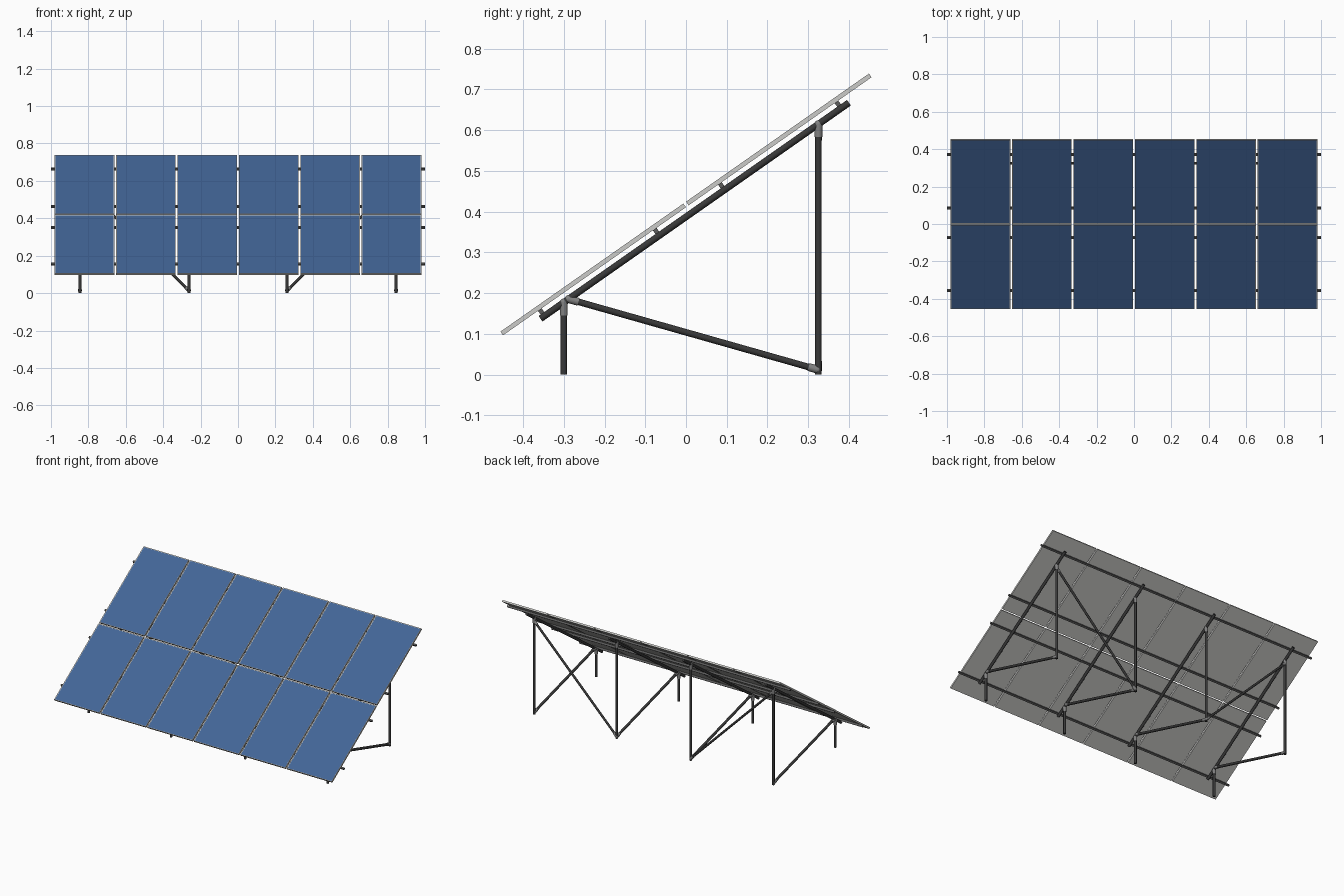
import bpy, bmesh, math
from mathutils import Vector, Matrix

if "Cube" in bpy.data.objects:
    bpy.data.objects.remove(bpy.data.objects["Cube"])

TILT = math.radians(35)
CENTRE = Vector((0, 0, 0.4175))                      # middle of the panel plane
U = Vector((0, math.cos(TILT), math.sin(TILT)))      # up the slope
N = Vector((0, -math.sin(TILT), math.cos(TILT)))     # out of the panel face
ROT = Matrix.Rotation(TILT, 4, 'X')


def material(name, rgb):
    m = bpy.data.materials.new(name)
    m.diffuse_color = (*rgb, 1)
    m.use_nodes = True
    m.node_tree.nodes["Principled BSDF"].inputs["Base Color"].default_value = m.diffuse_color
    return m


BLUE = material("cell_blue", (0.055, 0.13, 0.31))
FRAME = material("frame_grey", (0.6, 0.6, 0.58))
BLACK = material("dark_steel", (0.04, 0.04, 0.04))
RAIL = material("rail_grey", (0.11, 0.11, 0.11))
JOINT = material("joint_grey", (0.22, 0.22, 0.22))


def on_slope(x, u, n):
    return CENTRE + Vector((x, 0, 0)) + U * u + N * n


def finish(name, bm, mats, matrix):
    me = bpy.data.meshes.new(name)
    bm.to_mesh(me)
    bm.free()
    for m in mats:
        me.materials.append(m)
    ob = bpy.data.objects.new(name, me)
    ob.matrix_world = matrix
    bpy.context.collection.objects.link(ob)
    return ob


def tube(name, a, b, r, mat, sides=16):
    a, b = Vector(a), Vector(b)
    bm = bmesh.new()
    bmesh.ops.create_cone(bm, cap_ends=True, segments=sides, radius1=r, radius2=r, depth=(b - a).length)
    for f in bm.faces:
        f.smooth = len(f.verts) == 4
    rot = (b - a).to_track_quat('Z', 'Y').to_matrix().to_4x4()
    return finish(name, bm, [mat], Matrix.Translation((a + b) / 2) @ rot)


def joint(name, a, toward, length=0.032, r=0.0098):
    # sleeve with a rounded knuckle at the pivot
    a, toward = Vector(a), Vector(toward)
    tube(name + "_sleeve", a, a + (toward - a).normalized() * length, r, JOINT)
    bm = bmesh.new()
    bmesh.ops.create_uvsphere(bm, u_segments=16, v_segments=8, radius=r)
    for f in bm.faces:
        f.smooth = True
    finish(name + "_knuckle", bm, [JOINT], Matrix.Translation(a))


def box(name, size, centre, mats, inset=0):
    bm = bmesh.new()
    bmesh.ops.create_cube(bm, size=1)
    bmesh.ops.scale(bm, vec=size, verts=bm.verts)
    if inset:   # recessed cell face within the frame
        top = max(bm.faces, key=lambda f: f.calc_center_median().z)
        bmesh.ops.inset_individual(bm, faces=[top], thickness=inset)
        top.material_index = 1
        bmesh.ops.translate(bm, vec=(0, 0, -0.0015), verts=top.verts)
    return finish(name, bm, mats, Matrix.Translation(centre) @ ROT)


# Panels: six columns by two rows
PITCH, GAP, LENGTH = 0.3285, 0.009, 0.548
for row, u in enumerate((-0.278, 0.278)):
    for col in range(6):
        box(f"panel_{row}_{col}", (PITCH - GAP, LENGTH, 0.011),
            on_slope((col - 2.5) * PITCH, u, 0), [FRAME, BLUE], inset=0.006)

# Rails running across under the panels
for i, y in enumerate((-0.362, -0.08, 0.08, 0.366)):
    box(f"rail_{i}", (2.0, 0.011, 0.012), on_slope(0, y / math.cos(TILT), -0.0115), [RAIL])

# Four support frames
FRONT_Y, REAR_Y = -0.3, 0.325


def rafter_point(x, y):
    p = on_slope(x, 0, -0.025)
    return p + U * ((y - p.y) / U.y)


for i, x in enumerate((-0.845, -0.262, 0.262, 0.845)):
    tube(f"rafter_{i}", rafter_point(x, -0.357), rafter_point(x, 0.4), 0.0083, BLACK)
    front, rear = rafter_point(x, FRONT_Y), rafter_point(x, REAR_Y)
    foot_f, foot_r = Vector((x, FRONT_Y, 0)), Vector((x, REAR_Y, 0))
    tube(f"front_leg_{i}", foot_f, front, 0.008, BLACK)
    tube(f"rear_leg_{i}", foot_r, rear, 0.008, BLACK)
    brace_top, brace_foot = rafter_point(x, -0.288), Vector((x, REAR_Y - 0.003, 0.0125))
    tube(f"side_brace_{i}", brace_top, brace_foot, 0.008, BLACK)
    joint(f"front_joint_{i}", front, foot_f)
    joint(f"rear_joint_{i}", rear, foot_r)
    joint(f"brace_top_joint_{i}", brace_top, brace_foot, 0.025)
    joint(f"brace_foot_joint_{i}", brace_foot, brace_top, 0.022)

# Diagonal braces between the outer pairs of rear legs
for side, name in ((-1, "left"), (1, "right")):
    top = rafter_point(side * 0.845, REAR_Y) - Vector((0, 0, 0.02))
    foot = Vector((side * 0.262, REAR_Y, 0.0125))
    tube(f"rear_diagonal_{name}", top, foot, 0.007, BLACK)
    joint(f"diagonal_top_joint_{name}", top, foot, 0.025, 0.009)
    joint(f"diagonal_foot_joint_{name}", foot, top, 0.025, 0.009)
